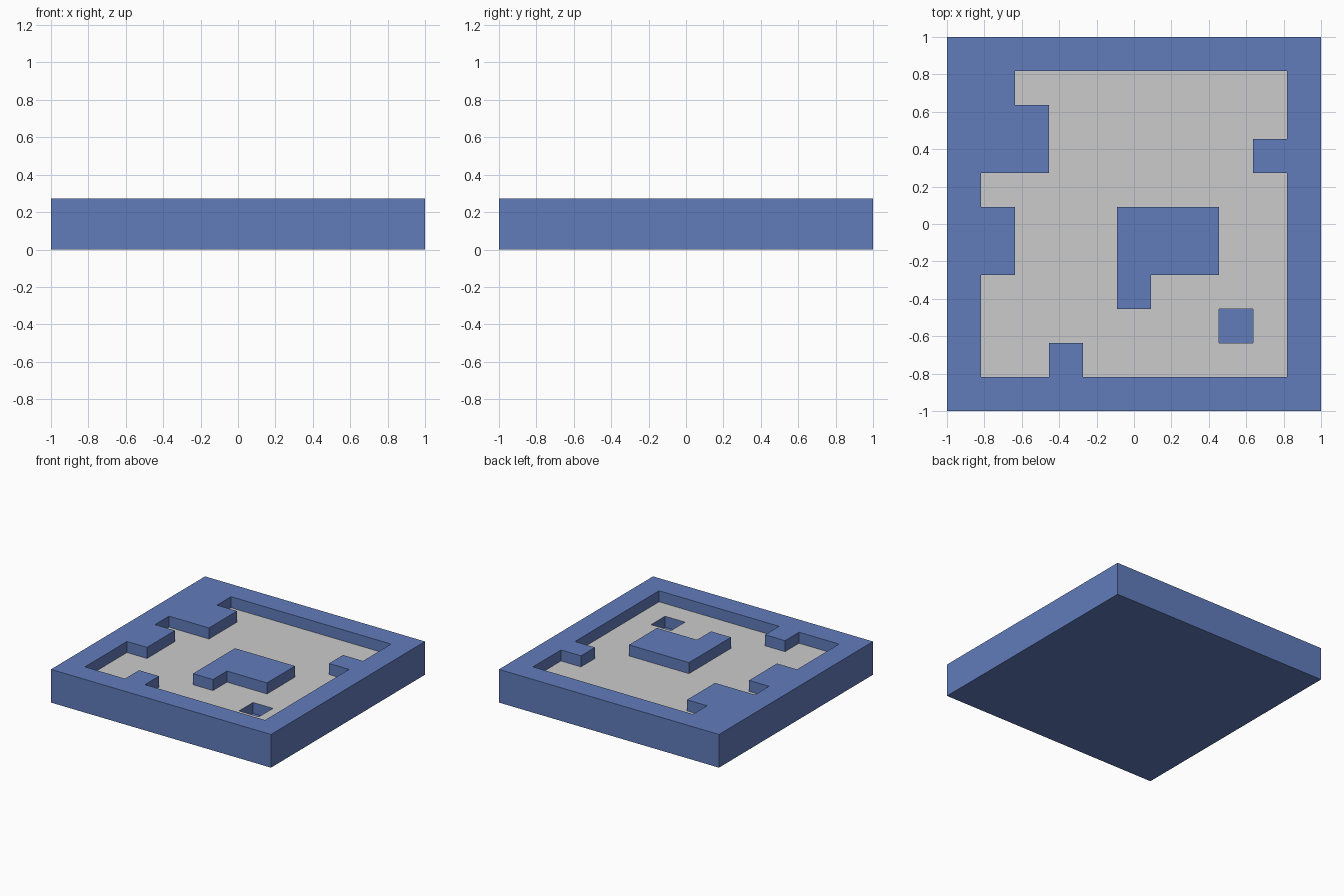
import bpy, bmesh, math

if "Cube" in bpy.data.objects:
    bpy.data.objects.remove(bpy.data.objects["Cube"])

# Tile plan seen from above: # wall, . floor, o pit
PLAN = [
    "###########",
    "##........#",
    "###.......#",
    "###......##",
    "#.........#",
    "##...###..#",
    "##...###..#",
    "#....#....#",
    "#.......o.#",
    "#..#......#",
    "###########",
]
N = len(PLAN)
C = 2 / N                                    # cell size
HEIGHT = {"#": 1.5 * C, ".": C, "o": 0.5 * C}


def height(i, j):
    if 0 <= i < N and 0 <= j < N:
        return HEIGHT[PLAN[N - 1 - j][i]]
    return 0.0


def quad(bm, pts):
    bm.faces.new([bm.verts.new(p) for p in pts])


def finish(bm, name, mat=None):
    bmesh.ops.remove_doubles(bm, verts=bm.verts, dist=1e-4)
    bmesh.ops.dissolve_limit(bm, angle_limit=math.radians(1),
                             verts=bm.verts, edges=bm.edges)
    me = bpy.data.meshes.new(name)
    bm.to_mesh(me)
    bm.free()
    ob = bpy.data.objects.new(name, me)
    bpy.context.collection.objects.link(ob)
    if mat:
        me.materials.append(mat)
    return ob


blue = bpy.data.materials.new("blue")
blue.diffuse_color = (0.12, 0.2, 0.5, 1)
blue.use_nodes = True
blue.node_tree.nodes["Principled BSDF"].inputs["Base Color"].default_value = blue.diffuse_color

walls, floor = bmesh.new(), bmesh.new()
for j in range(N):
    for i in range(N):
        x0, y0 = -1 + i * C, -1 + j * C
        x1, y1 = x0 + C, y0 + C
        h = height(i, j)
        corners = [(x0, y0), (x1, y0), (x1, y1), (x0, y1)]
        # Top of the cell: grey for floor, blue otherwise
        top = floor if PLAN[N - 1 - j][i] == "." else walls
        quad(top, [(x, y, h) for x, y in corners])
        # Underside
        quad(walls, [(x, y, 0) for x, y in reversed(corners)])
        # Upright faces down to lower neighbours
        for k, (di, dj) in enumerate([(0, -1), (1, 0), (0, 1), (-1, 0)]):
            low = height(i + di, j + dj)
            if low < h - 1e-6:
                a, b = corners[k], corners[(k + 1) % 4]
                levels = [low, h]
                if low == 0:
                    quad(walls, [(*a, 0), (*b, 0), (*b, h), (*a, h)])
                else:
                    quad(walls, [(*a, low), (*b, low), (*b, h), (*a, h)])

finish(walls, "walled_base", blue)
finish(floor, "floor")
